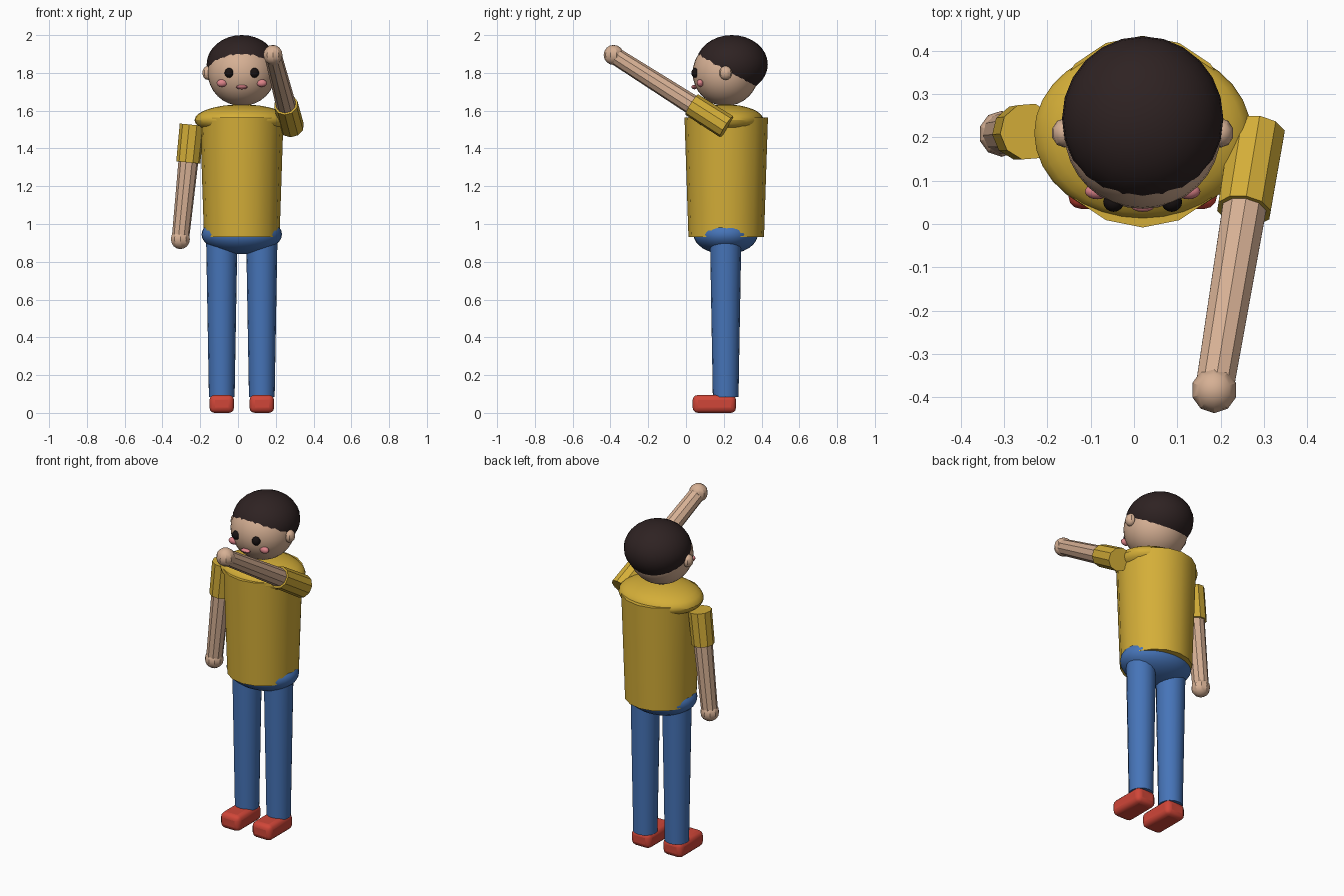
import bpy
import math
from mathutils import Vector

cube = bpy.data.objects.get("Cube")
if cube:
    bpy.data.objects.remove(cube, do_unlink=True)


def material(name, r, g, b):
    """Flat material from 0-255 sRGB values, stored as linear."""
    lin = [((c / 255 + 0.055) / 1.055) ** 2.4 for c in (r, g, b)] + [1.0]
    m = bpy.data.materials.new(name)
    m.use_nodes = True
    m.diffuse_color = lin
    bsdf = m.node_tree.nodes["Principled BSDF"]
    bsdf.inputs["Base Color"].default_value = lin
    bsdf.inputs["Roughness"].default_value = 0.8
    return m


SKIN = material("skin", 214, 176, 148)
HAIR = material("dark_hair", 46, 34, 34)
EYE = material("eye_black", 24, 18, 18)
PINK = material("blush_pink", 222, 132, 138)
SHIRT = material("mustard_shirt", 212, 174, 56)
JEANS = material("denim_blue", 70, 116, 184)
SHOE = material("shoe_red", 208, 70, 56)

CX, CY = 0.02, 0.21   # body axis


def finish(name, mat, angle=30):
    ob = bpy.context.object
    ob.name = ob.data.name = name
    ob.data.materials.append(mat)
    bpy.ops.object.transform_apply(location=False, rotation=True, scale=True)
    bpy.ops.object.shade_smooth_by_angle(angle=math.radians(angle))
    return ob


def ellipsoid(name, mat, loc, radii, segs=32, rings=16):
    bpy.ops.mesh.primitive_uv_sphere_add(segments=segs, ring_count=rings, radius=1, location=loc)
    bpy.context.object.scale = radii
    return finish(name, mat)


def tube(name, mat, a, b, ra, rb, sides=16):
    """Tapered cylinder from point a (radius ra) to point b (radius rb)."""
    a, b = Vector(a), Vector(b)
    bpy.ops.mesh.primitive_cone_add(vertices=sides, radius1=ra, radius2=rb,
                                    depth=(b - a).length, location=(a + b) / 2)
    ob = bpy.context.object
    ob.rotation_euler = (b - a).to_track_quat('Z', 'Y').to_euler()
    return finish(name, mat)


# Torso, shoulders and hips
tube("shirt_body", SHIRT, (CX, CY + 0.003, 0.93), (CX, CY + 0.003, 1.565), 0.2, 0.221)
ellipsoid("shirt_shoulders", SHIRT, (CX, CY, 1.55), (0.25, 0.2, 0.083))
ellipsoid("hips", JEANS, (CX, CY, 0.945), (0.213, 0.17, 0.105))

# Head and hair
ellipsoid("head", SKIN, (CX, CY, 1.80), (0.18, 0.175, 0.175))
ellipsoid("hair", HAIR, (CX, CY + 0.033, 1.845), (0.186, 0.19, 0.155), 24, 16)
ellipsoid("mouth", PINK, (CX, 0.045, 1.725), (0.03, 0.017, 0.012), 16, 8)

# Mirrored parts
for side, s in (("right", -1), ("left", 1)):
    ellipsoid(side + "_ear", SKIN, (CX + s * 0.18, CY, 1.80), (0.03, 0.034, 0.037), 10, 8)
    ellipsoid(side + "_eye", EYE, (CX + s * 0.067, 0.051, 1.80), (0.024, 0.023, 0.026), 16, 10)
    ellipsoid(side + "_cheek", PINK, (CX + s * 0.105, 0.075, 1.746), (0.028, 0.018, 0.02), 16, 10)

    leg_x = CX + s * 0.106
    tube(side + "_leg", JEANS, (leg_x, CY, 0.085), (leg_x, CY, 0.93), 0.068, 0.083)

    bpy.ops.mesh.primitive_cube_add(size=1, location=(leg_x, 0.15, 0.05))
    shoe = bpy.context.object
    shoe.scale = (0.13, 0.23, 0.09)
    shoe.location.z = 0.0475
    shoe.scale.z = 0.095
    shoe = finish(side + "_shoe", SHOE)
    bev = shoe.modifiers.new("rounding", 'BEVEL')
    bev.width, bev.segments = 0.028, 3

# Arms: one hangs down, the other is raised forward
arms = (("right", Vector((-0.243, 0.213, 1.525)), Vector((-0.305, 0.208, 0.92)), 0.33),
        ("left", Vector((0.284, 0.215, 1.515)), Vector((0.185, -0.383, 1.895)), 0.308))
for side, shoulder, hand, t in arms:
    cuff = shoulder.lerp(hand, t)
    tube(side + "_sleeve", SHIRT, shoulder, cuff, 0.066, 0.064, 10)
    tube(side + "_forearm", SKIN, shoulder.lerp(hand, 0.1), hand, 0.055, 0.046, 10)
    ellipsoid(side + "_hand", SKIN, hand, (0.053, 0.053, 0.053), 10, 8)
